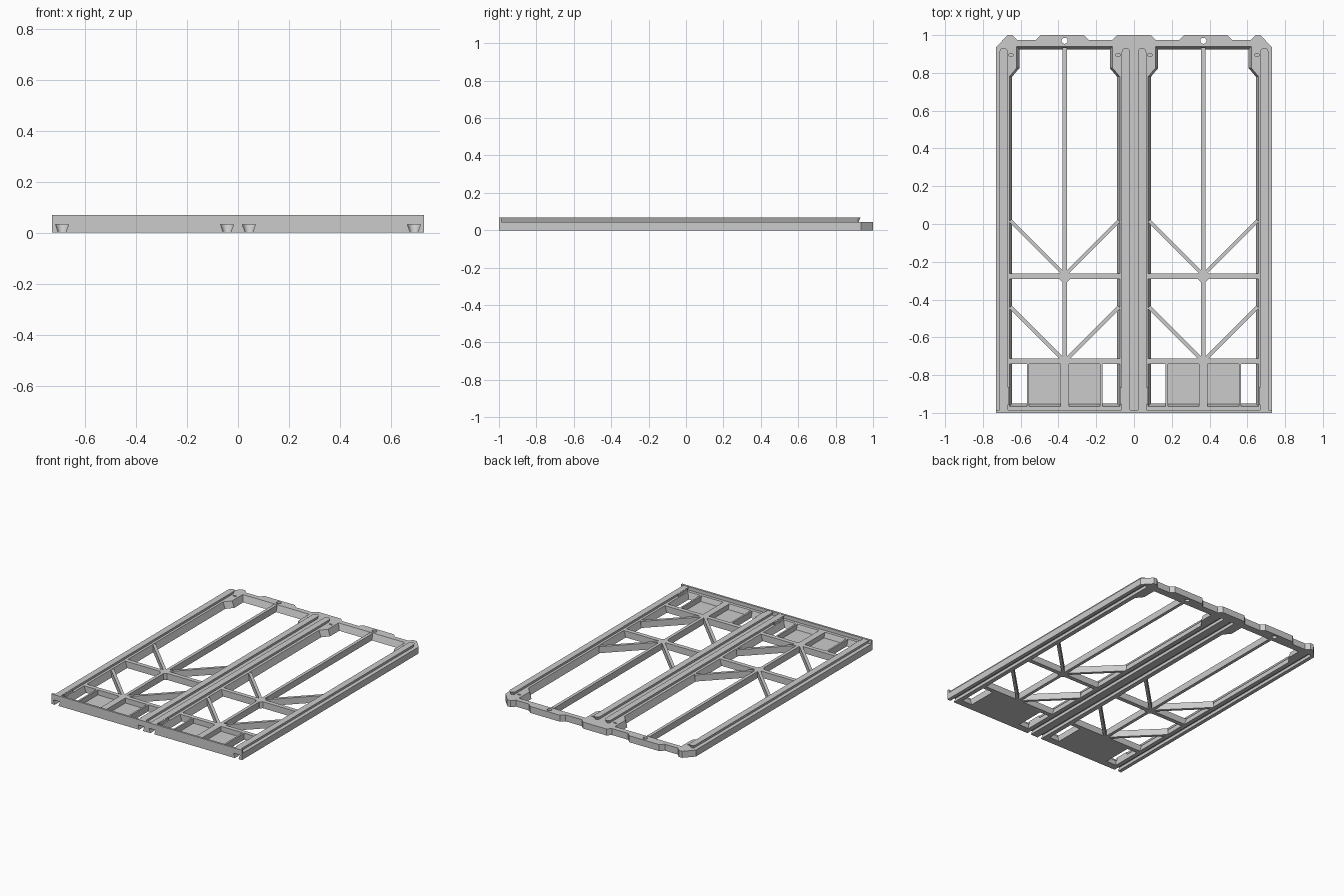
import bpy, bmesh, math
from mathutils import Vector

if "Cube" in bpy.data.objects:
    bpy.data.objects.remove(bpy.data.objects["Cube"])

BASE = 0.045   # top of the flat frame
TOP = 0.069    # top of rails and front wall


def loft(name, parts):
    """Make one object from (bottom outline, top outline, z0, z1) solids."""
    bm = bmesh.new()
    for bottom, top, z0, z1 in parts:
        lo = [bm.verts.new((x, y, z0)) for x, y in bottom]
        hi = [bm.verts.new((x, y, z1)) for x, y in top]
        bm.faces.new(lo)
        bm.faces.new(hi)
        n = len(lo)
        for i in range(n):
            j = (i + 1) % n
            bm.faces.new((lo[i], lo[j], hi[j], hi[i]))
    bmesh.ops.recalc_face_normals(bm, faces=bm.faces)
    mesh = bpy.data.meshes.new(name)
    bm.to_mesh(mesh)
    bm.free()
    ob = bpy.data.objects.new(name, mesh)
    bpy.context.collection.objects.link(ob)
    return ob


def prism(pts, z0=0.0, z1=BASE):
    return (pts, pts, z0, z1)


def rect(x0, x1, y0, y1):
    return [(x0, y0), (x1, y0), (x1, y1), (x0, y1)]


def disc(x, y, r, n):
    return [(x + r * math.cos(math.tau * (i + .5) / n),
             y + r * math.sin(math.tau * (i + .5) / n)) for i in range(n)]


def strut(a, b, w):
    a, b = Vector(a), Vector(b)
    d = (b - a).normalized()
    s = Vector((-d.y, d.x)) * w / 2
    return [tuple(a - s), tuple(b - s), tuple(b + s), tuple(a + s)]


def tongue(x, r, y0, yc):
    """Long strip with a rounded rear end."""
    arc = [(x + r * math.cos(math.pi * i / 10), yc + r * math.sin(math.pi * i / 10))
           for i in range(11)]
    return [(x - r, y0), (x + r, y0)] + arc


def flip(part):
    lo, hi, z0, z1 = part
    return ([(-x, y) for x, y in lo], [(-x, y) for x, y in hi], z0, z1)


def both(parts):
    return parts + [flip(p) for p in parts]


def cut(target, cutter):
    cutter.hide_render = True
    mod = target.modifiers.new("cut", "BOOLEAN")
    mod.operation = "DIFFERENCE"
    mod.solver = "EXACT"
    mod.object = cutter
    dg = bpy.context.evaluated_depsgraph_get()
    mesh = bpy.data.meshes.new_from_object(target.evaluated_get(dg))
    target.modifiers.clear()
    target.data = mesh
    bpy.data.objects.remove(cutter)


# flat outer frame with the notched rear edge and clipped corners
half = [(0.73, -1), (0.73, 0.935), (0.67, 1), (0.645, 1), (0.62, 0.975), (0.52, 0.975),
        (0.495, 1), (0.265, 1), (0.24, 0.975), (0.115, 0.975), (0.09, 1)]
outline = half + [(-x, y) for x, y in reversed(half)]
frame = loft("frame", [prism(outline)])

# two open bays with sloping inner walls and thick rear corners
def bay(s):
    return [(0.075 + s, -0.965 + s), (0.66 - s, -0.965 + s), (0.66 - s, 0.78),
            (0.622 - s, 0.825), (0.622 - s, 0.94 - s), (0.113 + s, 0.94 - s),
            (0.113 + s, 0.825), (0.075 + s, 0.78)]

cut(frame, loft("bay_cutter", both([(bay(0.0165), bay(-0.0015), -0.0045, BASE + 0.0045)])))

# round holes and small slots at the rear
holes = [prism(disc(0.367, 0.97, 0.016, 24), -0.01, 0.1)]
holes += [prism(rect(x - 0.011, x + 0.011, 0.89, 0.9), 0.015, 0.1) for x in (0.651, 0.084)]
cut(frame, loft("hole_cutter", both(holes)))

# low wall closing the front
wall = loft("front_wall", [prism(rect(-0.73, 0.73, -1, -0.986), 0, TOP)])

# dovetail grooves underneath, open at the front
RAILS = (0.043, 0.69)
def grooves():
    return loft("groove_cutter", both(
        [(tongue(x, 0.0133, -1.02, 0.925), tongue(x, 0.0255, -1.02, 0.925), -0.003, 0.031)
         for x in RAILS]))

cut(frame, grooves())
cut(wall, grooves())

# dovetail rails on top, with a rounded rear end
loft("top_rails", both(
    [(tongue(x, 0.013, -0.99, 0.91), tongue(x, 0.022, -0.99, 0.91), BASE, TOP - 0.002)
     for x in RAILS]))

# small stops beside the front of the rails
def stop(x, d):
    return [(x, -0.96), (x, -0.86), (x + d, -0.88), (x + d, -0.94)]

loft("rail_stops", both([prism(stop(0.661, 0.02), BASE - 0.002, TOP - 0.004),
                         prism(stop(0.074, -0.02), BASE - 0.002, TOP - 0.004)]))

# ribs, cross bars and diagonal braces across the bays
MID = 0.367
loft("long_ribs", both([prism(rect(MID - 0.011, MID + 0.011, -0.73, 0.935))]))
loft("cross_bars", both([prism(rect(0.074, 0.661, y - 0.015, y + 0.015))
                         for y in (-0.277, -0.727)]))
loft("rib_nodes", both([prism(disc(MID, -0.277, 0.033, 8))]))
loft("diagonal_braces", both([prism(strut((MID, y), (MID + s * 0.288, y + 0.288), 0.02))
                              for y in (-0.27, -0.727) for s in (1, -1)]))

# shallow trays at the front between the open windows
loft("tray_floors", both([prism(rect(0.167, 0.567, -0.97, -0.73), 0, 0.01)]))
loft("tray_ribs", both([prism(rect(x - w, x + w, -0.975, -0.73))
                        for x, w in ((0.173, 0.006), (MID, 0.023), (0.561, 0.006))]))
